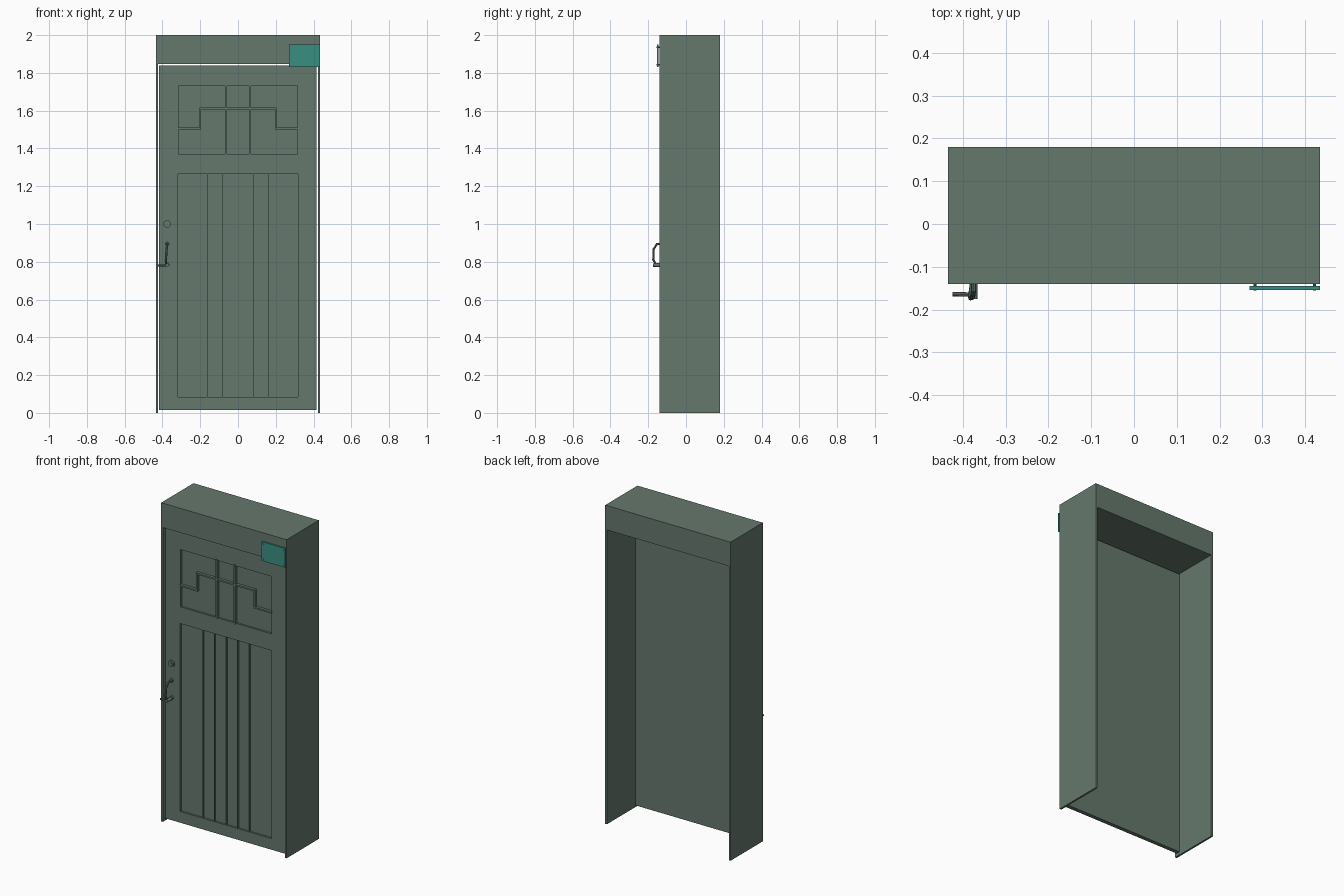
import bpy
import bmesh
from mathutils import Vector

default_cube = bpy.data.objects.get("Cube")
if default_cube:
    bpy.data.objects.remove(default_cube, do_unlink=True)


def material(name, rgb):
    mat = bpy.data.materials.new(name)
    mat.use_nodes = True
    colour = (*rgb, 1)
    mat.diffuse_color = colour
    mat.node_tree.nodes["Principled BSDF"].inputs["Base Color"].default_value = colour
    return mat


green = material("grey green paint", (0.130, 0.188, 0.153))
teal = material("teal enamel", (0.042, 0.275, 0.218))


def finish(name, bm, mat):
    bmesh.ops.recalc_face_normals(bm, faces=bm.faces)
    mesh = bpy.data.meshes.new(name)
    bm.to_mesh(mesh)
    bm.free()
    mesh.materials.append(mat)
    obj = bpy.data.objects.new(name, mesh)
    bpy.context.collection.objects.link(obj)
    return obj


def add_box(bm, xs, ys, zs):
    """Add a box spanning the given ranges to a mesh."""
    verts = bmesh.ops.create_cube(bm, size=1)["verts"]
    for v in verts:
        v.co = [r[0] + (c + 0.5) * (r[1] - r[0]) for c, r in zip(v.co, (xs, ys, zs))]


def boxes(name, parts, mat=green):
    bm = bmesh.new()
    for part in parts:
        add_box(bm, *part)
    return finish(name, bm, mat)


def disc(name, x, z, radius, y0, y1, mat=green, sides=20):
    """Round plate facing the front."""
    bm = bmesh.new()
    bmesh.ops.create_cone(bm, cap_ends=True, segments=sides, radius1=radius,
                          radius2=radius, depth=abs(y1 - y0))
    for v in bm.verts:
        v.co = (x + v.co.x, (y0 + y1) / 2 - v.co.z, z + v.co.y)
    obj = finish(name, bm, mat)
    smooth(obj)
    return obj


def smooth(obj):
    bpy.ops.object.select_all(action="DESELECT")
    bpy.context.view_layer.objects.active = obj
    obj.select_set(True)
    bpy.ops.object.shade_smooth_by_angle()


def rod(name, points, radius):
    """Round bar along a path, turned into a mesh."""
    curve = bpy.data.curves.new(name, "CURVE")
    curve.dimensions = "3D"
    curve.bevel_depth = radius
    curve.bevel_resolution = 2
    curve.use_fill_caps = True
    spline = curve.splines.new("POLY")
    spline.points.add(len(points) - 1)
    for p, co in zip(spline.points, points):
        p.co = (*co, 1)
    curve.materials.append(green)
    obj = bpy.data.objects.new(name, curve)
    bpy.context.collection.objects.link(obj)
    bpy.ops.object.select_all(action="DESELECT")
    bpy.context.view_layer.objects.active = obj
    obj.select_set(True)
    bpy.ops.object.convert(target="MESH")
    smooth(bpy.context.object)


# Door surround: deep U-shaped profile, open at the bottom and back
FRONT, BACK = -0.14, 0.18
outer, inner, lintel = 0.435, 0.423, 1.847
bm = bmesh.new()
outline = [(-outer, 0), (-inner, 0), (-inner, lintel), (inner, lintel),
           (inner, 0), (outer, 0), (outer, 2), (-outer, 2)]
face = bm.faces.new([bm.verts.new((x, FRONT, z)) for x, z in outline])
extruded = bmesh.ops.extrude_face_region(bm, geom=[face])["geom"]
bmesh.ops.translate(bm, vec=Vector((0, BACK - FRONT, 0)),
                    verts=[g for g in extruded if isinstance(g, bmesh.types.BMVert)])
finish("door_surround", bm, green)

# Door leaf with two recessed panels
DOOR, PANEL = -0.12, -0.108
door = boxes("door_leaf", [((-0.418, 0.416), (DOOR, -0.095), (0.015, 1.84))])
cutter = boxes("panel_cutter", [
    ((-0.318, 0.318), (-0.2, PANEL), (0.085, 1.265)),
    ((-0.315, 0.315), (-0.2, PANEL), (1.37, 1.73))])
cutter.hide_render = True
mod = door.modifiers.new("panels", "BOOLEAN")
mod.operation = "DIFFERENCE"
mod.solver = "EXACT"
mod.object = cutter
bpy.context.view_layer.objects.active = door
bpy.ops.object.modifier_apply(modifier="panels")
bpy.data.objects.remove(cutter, do_unlink=True)

# Thin vertical beads on the lower panel
boxes("panel_beads", [((i * 0.08 - 0.001, i * 0.08 + 0.001), (DOOR, PANEL), (0.085, 1.265))
                      for i in range(-2, 3)])

# Stepped glazing bars in the upper panel
depth = (-0.125, PANEL)
bars = [((-0.205, 0.205), depth, (1.607, 1.617))]
for s in (-1, 1):
    def span(a, b):
        return tuple(sorted((s * a, s * b)))
    bars += [(span(0.058, 0.068), depth, (1.365, 1.737)),
             (span(0.195, 0.205), depth, (1.5, 1.61)),
             (span(0.2, 0.32), depth, (1.5, 1.51))]
boxes("glazing_bars", bars)

# Lock and pull handle with thumb lever
X = -0.375
disc("lock_plate", X, 1.0, 0.02, DOOR, -0.13)
disc("lock_cylinder", X, 1.0, 0.01, DOOR, -0.135)
for z in (0.785, 0.895):
    disc("handle_rosette", X, z, 0.012, DOOR, -0.13)
rod("pull_handle", [(X, DOOR, 0.895), (X, -0.155, 0.893), (X - 0.003, -0.172, 0.865),
                    (X - 0.007, -0.173, 0.81), (X - 0.006, -0.16, 0.788),
                    (X, DOOR, 0.785)], 0.006)
rod("latch_lever", [(X, -0.165, 0.78), (-0.425, -0.164, 0.78)], 0.005)
disc("lever_hub", X, 0.782, 0.009, DOOR, -0.175)

# Enamel plaque fixed at the upper corner
boxes("wall_plaque", [((0.27, 0.435), (-0.154, -0.145), (1.83, 1.95))], teal)
for x in (0.283, 0.422):
    for z in (1.843, 1.937):
        disc("plaque_screw", x, z, 0.004, FRONT, -0.156, teal, 10)
